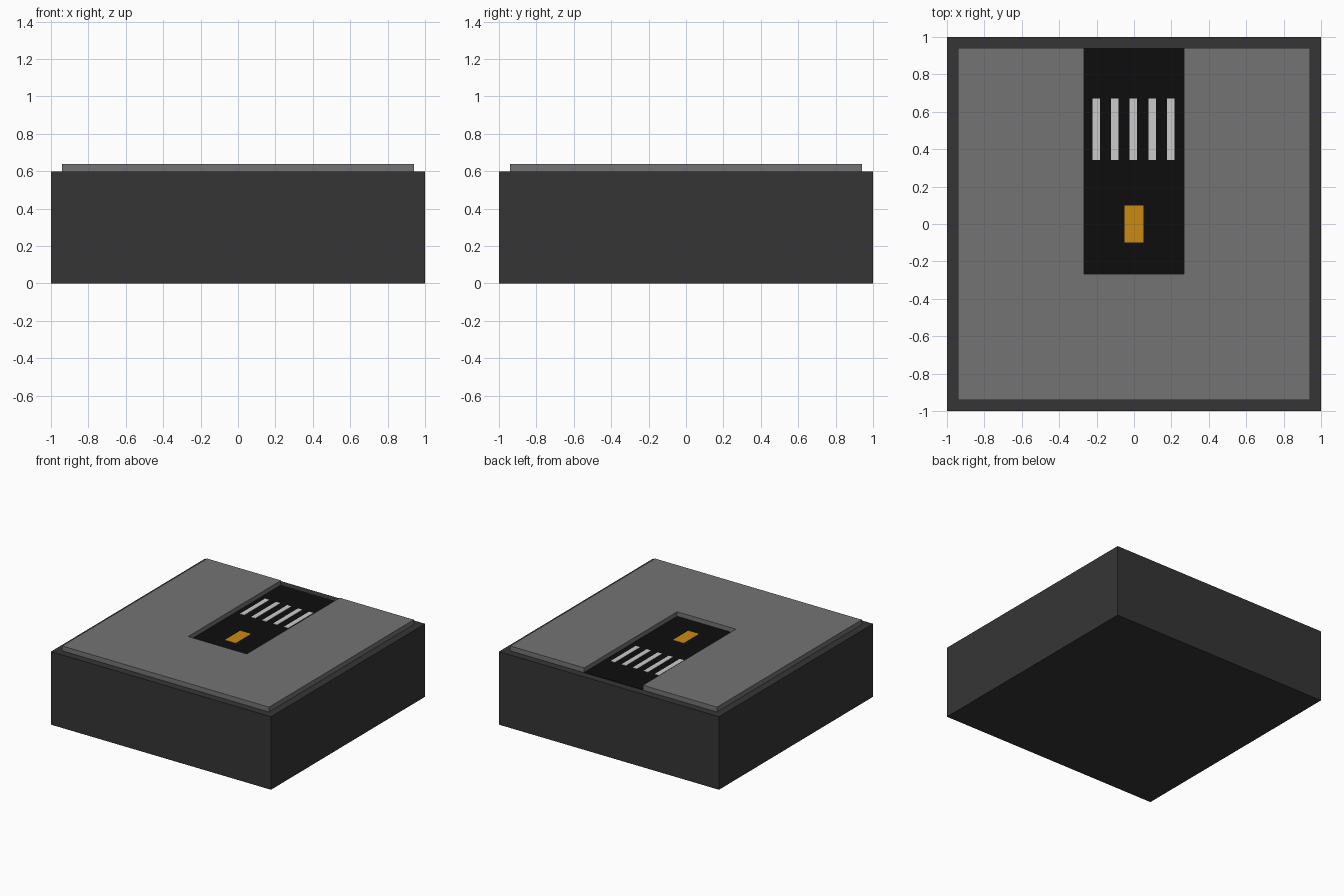
import bpy
import bmesh

cube = bpy.data.objects.get("Cube")
if cube:
    bpy.data.objects.remove(cube, do_unlink=True)


def material(name, r, g, b):
    mat = bpy.data.materials.new(name)
    mat.use_nodes = True
    mat.diffuse_color = (r, g, b, 1)
    bsdf = next(n for n in mat.node_tree.nodes if n.type == "BSDF_PRINCIPLED")
    bsdf.inputs["Base Color"].default_value = (r, g, b, 1)
    return mat


def prism(name, outline, z0, z1, mat):
    """Extrude a flat outline from z0 up to z1."""
    bm = bmesh.new()
    face = bm.faces.new([bm.verts.new((x, y, z0)) for x, y in outline])
    top = bmesh.ops.extrude_face_region(bm, geom=[face])["geom"]
    verts = [v for v in top if isinstance(v, bmesh.types.BMVert)]
    bmesh.ops.translate(bm, verts=verts, vec=(0, 0, z1 - z0))
    bmesh.ops.recalc_face_normals(bm, faces=bm.faces)
    mesh = bpy.data.meshes.new(name)
    bm.to_mesh(mesh)
    bm.free()
    mesh.materials.append(mat)
    obj = bpy.data.objects.new(name, mesh)
    bpy.context.collection.objects.link(obj)
    return obj


def rect(x0, x1, y0, y1):
    return [(x0, y0), (x1, y0), (x1, y1), (x0, y1)]


dark_grey = material("dark grey", 0.036, 0.036, 0.036)
pavement_grey = material("pavement grey", 0.175, 0.175, 0.175)
asphalt = material("asphalt black", 0.004, 0.004, 0.004)
white = material("marking white", 0.6, 0.6, 0.6)
amber = material("marking amber", 0.6, 0.26, 0.006)

BASE_TOP, EDGE, ROAD = 0.6, 0.94, 0.267

# Base block
prism("base", rect(-1, 1, -1, 1), 0, BASE_TOP, dark_grey)

# Raised pavement wrapping the road on three sides
half = [(EDGE, -EDGE), (EDGE, EDGE), (ROAD, EDGE), (ROAD, -ROAD)]
mirrored = [(-x, y) for x, y in reversed(half)]
prism("pavement", half + mirrored, BASE_TOP, 0.64, pavement_grey)

# Sunken road
road_top = BASE_TOP + 0.003
prism("road", rect(-ROAD, ROAD, -ROAD, EDGE), BASE_TOP, road_top, asphalt)

# Crossing stripes and centre dash
for i in range(-2, 3):
    x = i * 0.1 - 0.003
    prism(f"crossing_stripe_{i + 3}", rect(x - 0.02, x + 0.02, 0.343, 0.67),
          road_top, road_top + 0.003, white)
prism("centre_dash", rect(-0.05, 0.05, -0.1, 0.1), road_top, road_top + 0.003, amber)
